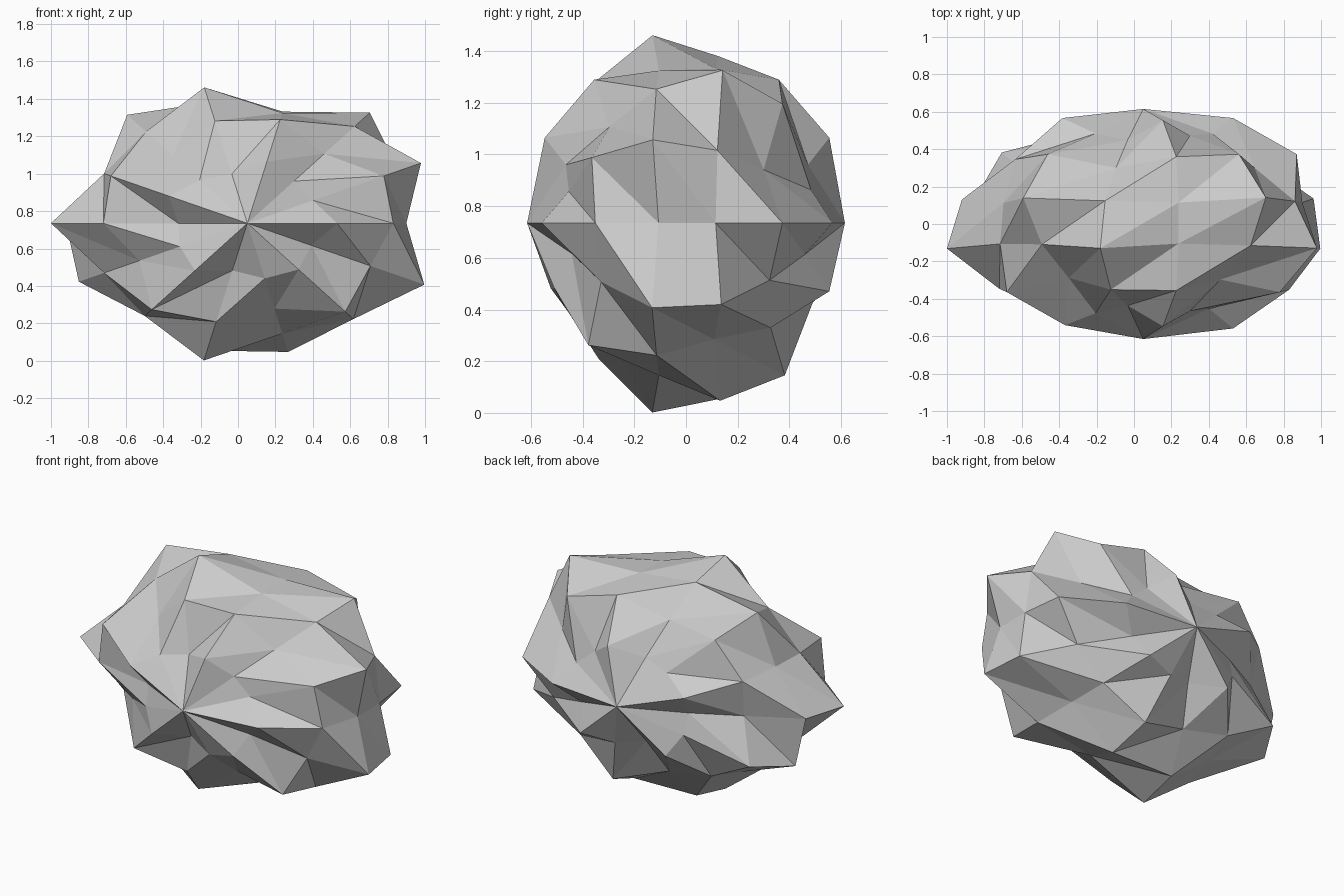
import bpy, bmesh, math

if "Cube" in bpy.data.objects:
    bpy.data.objects.remove(bpy.data.objects["Cube"])

SEG = 14
CENTRE_X, CENTRE_Z = 0.05, 0.735
SQUASH = 0.72          # height relative to width
POLE_Y = 0.615

# Rings from front to back: (y per unit radius, jagged radius at each segment)
rings = [
    (-1.163, [.48, .39, .40, .47, .375, .41, .465, .37, .40, .45, .36, .42, .44, .38]),
    (-0.450, [.78, .81, .66, .79, .78, .64, .81, .77, .64, .82, .75, .65, .84, .73]),
    (-0.125, [.85, 1.03, .92, .84, 1.035, .87, .85, 1.05, .85, .88, 1.045, .84, .91, 1.05]),
    (0.135, [.85, .90, 1.05, .85, .92, 1.03, .83, .97, 1.0, .82, .97, .98, .80, 1.01]),
    (0.455, [.82, .66, .82, .79, .66, .82, .76, .66, .84, .74, .68, .84, .72, .71]),
    (1.180, [.48, .41, .40, .47, .38, .41, .48, .38, .41, .46, .37, .42, .47, .39]),
]

bm = bmesh.new()

# Rough stone: a coarse sphere with its poles at front and back
loops = []
for slope, radii in rings:
    loop = []
    for k, r in enumerate(radii):
        a = 2 * math.pi * k / SEG
        loop.append(bm.verts.new((CENTRE_X + r * math.cos(a), slope * r,
                                  CENTRE_Z + r * SQUASH * math.sin(a))))
    loops.append(loop)
front = bm.verts.new((CENTRE_X, -POLE_Y, CENTRE_Z))
back = bm.verts.new((CENTRE_X, POLE_Y, CENTRE_Z))

for k in range(SEG):
    n = (k + 1) % SEG
    bm.faces.new((front, loops[0][k], loops[0][n]))
    bm.faces.new((back, loops[-1][n], loops[-1][k]))
    for near, far in zip(loops, loops[1:]):
        bm.faces.new((near[k], far[k], near[n]))
        bm.faces.new((near[n], far[k], far[n]))

bmesh.ops.recalc_face_normals(bm, faces=bm.faces)
mesh = bpy.data.meshes.new("rock")
bm.to_mesh(mesh)
bm.free()
bpy.context.collection.objects.link(bpy.data.objects.new("rock", mesh))
